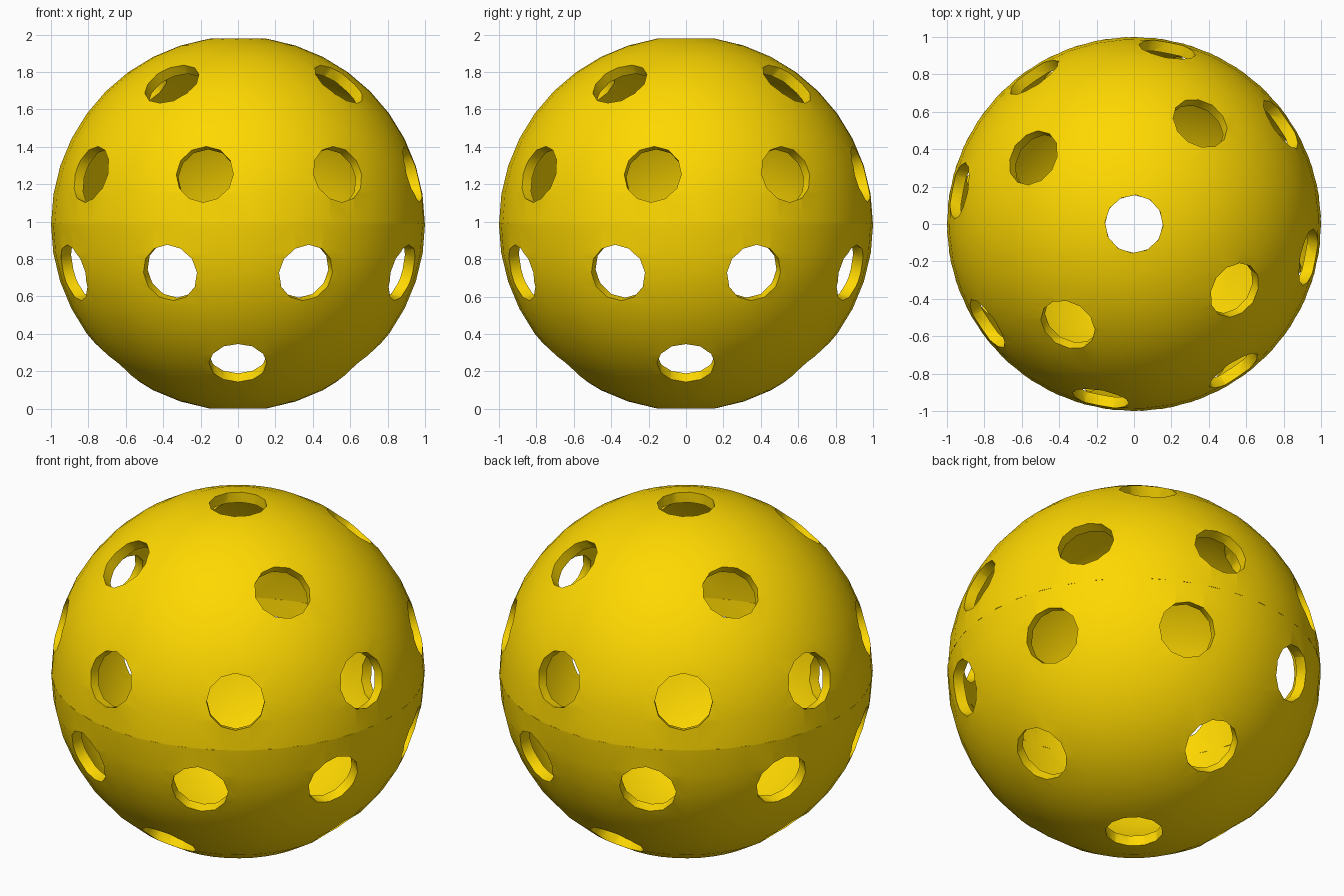
import bpy, bmesh
from math import radians, pi, sin, cos
from mathutils import Matrix

if "Cube" in bpy.data.objects:
    bpy.data.objects.remove(bpy.data.objects["Cube"])

R, WALL, HOLE, CZ = 1.0, 0.06, 0.155, 0.99
SEGS, RINGS = 40, 10

# yellow plastic
mat = bpy.data.materials.new("yellow_plastic")
mat.diffuse_color = (1.0, 0.69, 0.0, 1)
mat.use_nodes = True
mat.node_tree.nodes["Principled BSDF"].inputs["Base Color"].default_value = mat.diffuse_color


def new_object(name, bm):
    bmesh.ops.recalc_face_normals(bm, faces=bm.faces[:])
    me = bpy.data.meshes.new(name)
    bm.to_mesh(me)
    bm.free()
    me.materials.append(mat)
    ob = bpy.data.objects.new(name, me)
    bpy.context.scene.collection.objects.link(ob)
    return ob


# hollow lower half: profile down the inside and up the outside, spun round z
arc = [radians(90 * i / RINGS) for i in range(RINGS + 1)]
profile = [(R * sin(a), -R * cos(a)) for a in arc]
profile += [((R - WALL) * sin(a), -(R - WALL) * cos(a)) for a in reversed(arc)]
bm = bmesh.new()
vs = [bm.verts.new((x, 0, z)) for x, z in profile]
es = [bm.edges.new(pair) for pair in zip(vs, vs[1:])]
bmesh.ops.spin(bm, geom=vs + es, cent=(0, 0, 0), axis=(0, 0, 1), angle=2 * pi, steps=SEGS)
bmesh.ops.remove_doubles(bm, verts=bm.verts[:], dist=0.0005)
lower = new_object("lower_half", bm)

# radial hole cutters: one at the pole, a ring of 4, a ring of 8
holes = [(0, -90)]
holes += [(90 * k, -49.2) for k in range(4)]
holes += [(22.5 + 45 * k, -15.5) for k in range(8)]
bm = bmesh.new()
for az, el in holes:
    m = (Matrix.Rotation(radians(az), 4, 'Z') @ Matrix.Rotation(radians(90 - el), 4, 'Y')
         @ Matrix.Translation((0, 0, 1)))
    bmesh.ops.create_cone(bm, cap_ends=True, segments=12, radius1=HOLE, radius2=HOLE,
                          depth=0.4, matrix=m)
cutter = new_object("hole_cutter", bm)
cutter.hide_render = True

# cut the holes with the first solver that gives a cut shell
mod = lower.modifiers.new("holes", 'BOOLEAN')
mod.operation = 'DIFFERENCE'
mod.object = cutter
before = len(lower.data.polygons)
for solver in ('EXACT', 'MANIFOLD', 'FLOAT'):
    mod.solver = solver
    bpy.context.view_layer.update()
    dg = bpy.context.evaluated_depsgraph_get()
    cut = bpy.data.meshes.new_from_object(lower.evaluated_get(dg), depsgraph=dg)
    if len(cut.polygons) > before // 2 and len(cut.polygons) != before:
        lower.data = cut
        break
lower.modifiers.clear()
bpy.data.objects.remove(cutter)

# smooth shell with sharp hole edges
lower.data.materials.clear()
lower.data.materials.append(mat)
lower.data.polygons.foreach_set("material_index", [0] * len(lower.data.polygons))
lower.data.shade_smooth()
lower.data.set_sharp_from_angle(angle=radians(40))
lower.location.z = CZ

# upper half: the same shell flipped over and twisted
upper = bpy.data.objects.new("upper_half", lower.data)
upper.location.z = CZ
upper.rotation_euler = (pi, 0, radians(56.7))
bpy.context.scene.collection.objects.link(upper)
bpy.context.view_layer.update()
